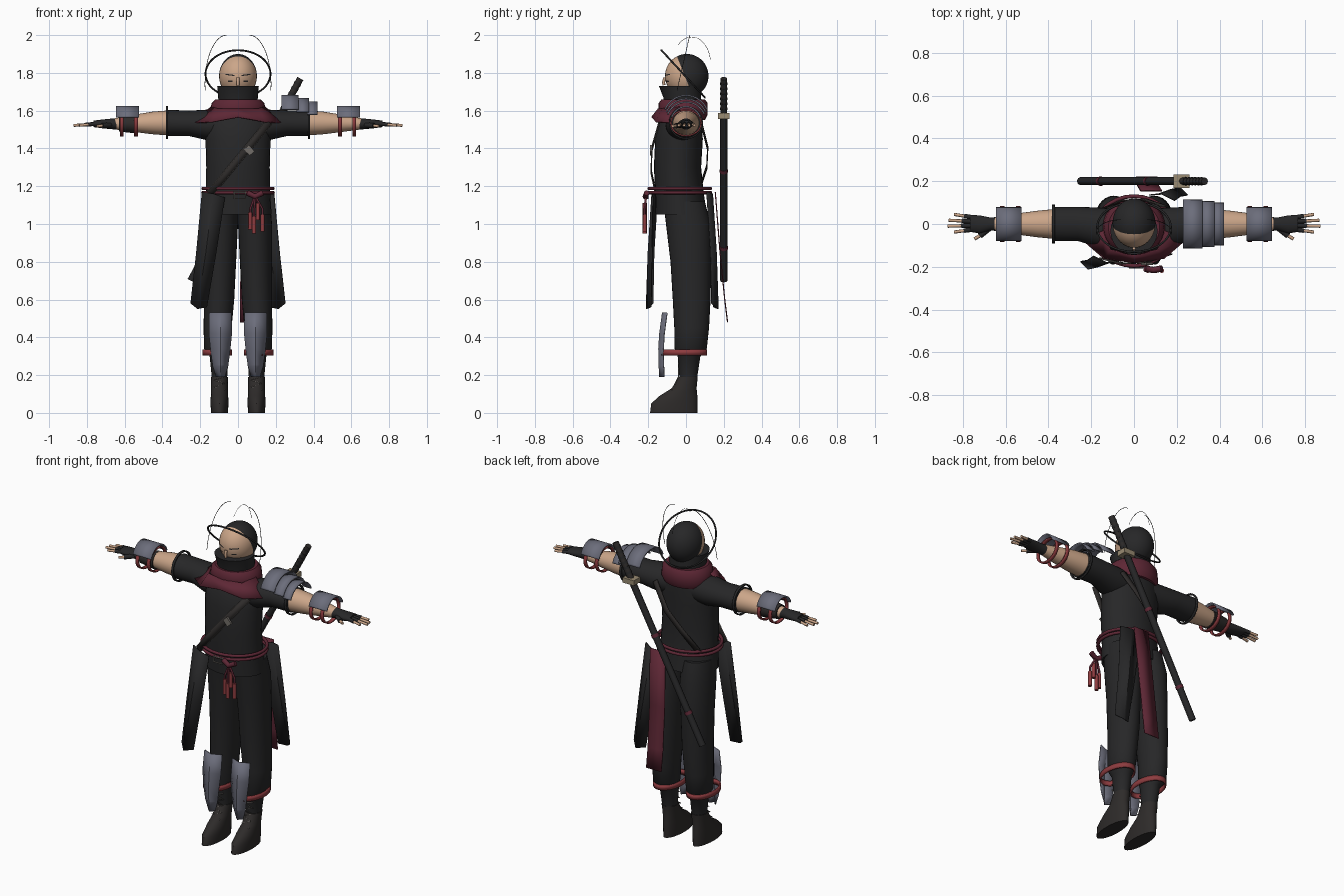
import bpy, bmesh
from math import sin, cos, pi, radians, sqrt
from mathutils import Vector

default_cube = bpy.data.objects.get("Cube")
if default_cube:
    bpy.data.objects.remove(default_cube)


def material(name, colour):
    mat = bpy.data.materials.new(name)
    mat.use_nodes = True
    mat.diffuse_color = (*colour, 1)
    mat.node_tree.nodes["Principled BSDF"].inputs["Base Color"].default_value = (*colour, 1)
    return mat


BLACK = material("black cloth", (.02, .02, .021))
LEATHER = material("dark leather", (.027, .024, .023))
SKIN = material("skin", (.6, .38, .25))
MAROON = material("maroon cloth", (.11, .02, .035))
RED = material("red strap", (.27, .045, .05))
STEEL = material("blue grey steel", (.15, .155, .2))
BRASS = material("dull brass", (.32, .26, .17))
GREY = material("grey trim", (.17, .155, .14))


def finish(name, bm, mat, thickness=0.0, sharp=40):
    """Turn a bmesh into a smooth shaded object."""
    bmesh.ops.recalc_face_normals(bm, faces=bm.faces)
    mesh = bpy.data.meshes.new(name)
    bm.to_mesh(mesh)
    bm.free()
    mesh.materials.append(mat)
    mesh.shade_smooth()
    mesh.set_sharp_from_angle(angle=radians(sharp))
    obj = bpy.data.objects.new(name, mesh)
    bpy.context.collection.objects.link(obj)
    if thickness:
        solid = obj.modifiers.new("thickness", "SOLIDIFY")
        solid.thickness = thickness
        solid.offset = 0
    return obj


def grid(name, rows, mat, thickness=0.0, closed=False, caps=False, sharp=40):
    """Skin rows of points; closed rows form tubes."""
    bm = bmesh.new()
    rings = [[bm.verts.new(p) for p in row] for row in rows]
    count = len(rings[0])
    for a, b in zip(rings, rings[1:]):
        for i in range(count if closed else count - 1):
            j = (i + 1) % count
            bm.faces.new((a[i], a[j], b[j], b[i]))
    if caps:
        bm.faces.new(rings[0])
        bm.faces.new(rings[-1])
    return finish(name, bm, mat, thickness, sharp)


def ellipse(axis, pos, c1, c2, r1, r2, start=0, end=360, steps=28):
    """Ellipse points across the z axis (c = x, y) or the x axis (c = y, z)."""
    closed = end - start == 360
    points = []
    for i in range(steps if closed else steps + 1):
        t = radians(start + (end - start) * i / steps)
        u, v = c1 + r1 * cos(t), c2 + r2 * sin(t)
        points.append((u, v, pos) if axis == "z" else (pos, u, v))
    return points


def loft(name, axis, sections, mat, caps=True):
    return grid(name, [ellipse(axis, *s) for s in sections], mat, 0, True, caps)


def band(name, axis, a, b, c1, c2, r1, r2, mat, start=0, end=360, thickness=.008):
    rows = [ellipse(axis, p, c1, c2, r1, r2, start, end) for p in (a, b)]
    return grid(name, rows, mat, thickness, end - start == 360)


def wire(name, points, radius, mat, cyclic=False):
    curve = bpy.data.curves.new(name, "CURVE")
    curve.dimensions = "3D"
    curve.bevel_depth = radius
    curve.bevel_resolution = 2
    curve.use_fill_caps = True
    spline = curve.splines.new("POLY")
    spline.points.add(len(points) - 1)
    for sp, p in zip(spline.points, points):
        sp.co = (*p, 1)
    spline.use_cyclic_u = cyclic
    curve.materials.append(mat)
    obj = bpy.data.objects.new(name, curve)
    bpy.context.collection.objects.link(obj)
    return obj


def box(name, centre, size, mat, rotation=(0, 0, 0)):
    bm = bmesh.new()
    bmesh.ops.create_cube(bm, size=1)
    bmesh.ops.scale(bm, vec=size, verts=bm.verts)
    obj = finish(name, bm, mat)
    obj.location, obj.rotation_euler = centre, rotation
    return obj


# Torso with tunic hem
loft("tunic", "z", [
    (1.05, 0, -.025, .178, .135), (1.17, 0, -.035, .17, .128), (1.3, 0, -.045, .168, .125),
    (1.45, 0, -.037, .172, .126), (1.53, 0, -.03, .175, .115), (1.59, 0, -.015, .14, .1),
    (1.64, 0, 0, .08, .07)], BLACK)

# Head with a bald face and a dark cap, split by a tilted cut
HEAD, HEAD_R = Vector((0, .004, 1.784)), Vector((.1, .115, .116))
bm = bmesh.new()
bmesh.ops.create_uvsphere(bm, u_segments=36, v_segments=24, radius=1)
bmesh.ops.scale(bm, vec=HEAD_R, verts=bm.verts)
bmesh.ops.translate(bm, vec=HEAD, verts=bm.verts)
cut_point, cut_normal = Vector((0, -.005, 1.78)), Vector((0, 1, .4))
bmesh.ops.bisect_plane(bm, geom=bm.verts[:] + bm.edges[:] + bm.faces[:],
                       plane_co=cut_point, plane_no=cut_normal)
for face in bm.faces:
    behind = (face.calc_center_median() - cut_point).dot(cut_normal) > 0
    face.material_index = int(behind)
finish("head", bm, SKIN).data.materials.append(BLACK)


def on_face(x, z):
    """Point just in front of the face surface."""
    k = 1 - (x / HEAD_R.x) ** 2 - ((z - HEAD.z) / HEAD_R.z) ** 2
    return (x, HEAD.y - HEAD_R.y * sqrt(max(k, 0)) - .002, z)


for s in (1, -1):
    xs = [s * (.018 + .012 * i) for i in range(5)]
    grid("eyebrow", [[on_face(x, z + abs(x) * .12) for x in xs] for z in (1.781, 1.787)], BLACK)
    grid("eye", [[on_face(x, z) for x in xs[1:4]] for z in (1.752, 1.759)], LEATHER)
wire("nose", [on_face(0, 1.775), (0, -.119, 1.75), (0, -.116, 1.735)], .008, SKIN)

# Face mask, scarf and its front collar flaps
loft("mask", "z", [(1.61, 0, -.015, .1, .1), (1.67, 0, -.02, .105, .1),
                   (1.73, 0, -.033, .11, .11)], BLACK)
loft("scarf", "z", [(1.55, 0, -.01, .135, .11), (1.58, 0, -.015, .15, .13),
                    (1.64, 0, -.015, .14, .13), (1.66, 0, -.015, .12, .115)], MAROON)
outer = [(.245, -.07, 1.535), (.14, -.16, 1.54), (0, -.18, 1.565)]
inner = [(.14, -.03, 1.62), (.11, -.12, 1.61), (0, -.145, 1.61)]
grid("scarf_flaps", [row + [(-x, y, z) for x, y, z in row[1::-1]] for row in (outer, inner)],
     MAROON, .008)

# Tilted halo band and fine strands around the head
halo = []
for i in range(48):
    t = 2 * pi * i / 48
    halo.append((.172 * cos(t), -.015 + .115 * sin(t), 1.795 - .125 * sin(t)))
wire("halo_band", halo, .005, BLACK, True)
for s in (1, -1):
    arc = [(s * (.06 + .115 * sin(t)), -.04 + .06 * cos(t), 1.74 + .26 * cos(t))
           for t in [i * pi / 24 for i in range(14)]]
    wire("side_strand", arc, .0015, BLACK)
wire("back_strand", [(0, .03 + .1 * sin(t), 1.85 + .14 * cos(t))
                     for t in [i * pi / 24 - .8 for i in range(18)]], .001, BLACK)

for s in (1, -1):
    # Trouser leg, boot and laces
    loft("trouser_leg", "z", [(z, s * x, y, rx, ry) for z, x, y, rx, ry in (
        (1.12, .085, -.01, .085, .11), (1, .09, .012, .09, .118), (.8, .095, .025, .085, .107),
        (.6, .1, .03, .08, .1), (.45, .108, .03, .074, .092), (.34, .11, .025, .07, .085),
        (.3, .1, .016, .05, .06), (.18, .098, .012, .04, .046))], BLACK)
    loft("boot", "z", [(z, s * .098, y, rx, ry) for z, y, rx, ry in (
        (0, -.065, .044, .125), (.05, -.062, .048, .122), (.09, -.04, .046, .1),
        (.13, -.01, .044, .066), (.19, .012, .044, .05))], LEATHER)
    wire("boot_laces", [(s * .098 + (-1) ** i * .028, -.075 + .009 * min(i, 4), .12 + .018 * i)
                        for i in range(9)], .003, GREY)
    # Ridged shin guard and its strap
    rows = []
    for z, half, y in ((.53, .058, -.1), (.42, .06, -.115), (.34, .052, -.12),
                       (.25, .04, -.118), (.19, .022, -.115)):
        rows.append([(s * .093 + k * half, y - .024 * (1 - abs(k)), z) for k in (-1, 0, 1)])
    grid("shin_guard", rows, STEEL, .006, sharp=10)
    band("shin_strap", "z", .305, .335, s * .11, -.01, .074, .118, RED)

    # Sleeve, cuff and bare forearm
    loft("sleeve", "x", [(s * x, y, z, ry, rz) for x, y, z, ry, rz in (
        (.08, -.02, 1.525, .09, .08), (.17, -.015, 1.525, .092, .08),
        (.26, 0, 1.533, .08, .067), (.38, 0, 1.535, .08, .07))], BLACK)
    band("sleeve_cuff", "x", s * .37, s * .382, 0, 1.537, .086, .084, BLACK)
    loft("forearm", "x", [(s * x, 0, z, ry, rz) for x, z, ry, rz in (
        (.37, 1.535, .07, .066), (.45, 1.535, .062, .06), (.54, 1.533, .05, .047),
        (.66, 1.53, .03, .028))], SKIN)
    # Forearm plate with red straps
    band("forearm_plate", "x", s * .525, s * .645, 0, 1.535, .08, .086, STEEL, 20, 160)
    for x in (.54, .615):
        band("forearm_strap", "x", s * (x - .01), s * (x + .01), 0, 1.535, .08, .068, RED)
    # Fingerless glove
    loft("glove", "x", [(s * x, y, 1.53, ry, rz) for x, y, ry, rz in (
        (.62, 0, .035, .032), (.67, 0, .03, .028), (.72, -.002, .042, .023),
        (.765, .003, .04, .017))], BLACK)
    for i, reach in enumerate((.84, .87, .865, .84)):
        y = -.026 + .019 * i
        knuckle, tip = (s * .755, y, 1.53), (s * reach, y * 1.45, 1.522)
        middle = Vector(knuckle).lerp(tip, .45)
        wire("glove_finger", [knuckle, middle], .0105, BLACK)
        wire("fingertip", [middle, tip], .0075, SKIN)
    wire("glove_thumb", [(s * .67, -.015, 1.525), (s * .72, -.055, 1.52)], .014, BLACK)
    wire("thumb_tip", [(s * .72, -.055, 1.52), (s * .745, -.07, 1.518)], .008, SKIN)

loft("right_bracer", "x", [(-.63, 0, 1.53, .045, .04), (-.53, 0, 1.53, .058, .052)], LEATHER)

# Overlapping shoulder plates on the left arm
for x, wide, z, radius in ((.23, .09, 1.56, .12), (.31, .065, 1.55, .112), (.365, .055, 1.54, .105)):
    band("shoulder_plate", "x", x, x + wide, 0, z, radius, radius, STEEL, 22, 158)

# Rope belt, buckle and hanging cords
for z in (1.188, 1.166):
    wire("rope_belt", ellipse("z", z, 0, -.033, .186, .163), .009, MAROON, True)
wire("buckle", [(x, -.203, z) for x, z in ((-.02, 1.135), (.04, 1.135), (.04, 1.168), (-.02, 1.168))],
     .005, GREY, True)
wire("belt_knot", [(.05, -.208, 1.165), (.09, -.215, 1.145), (.13, -.208, 1.165)], .015, MAROON)
for x, z in ((.065, .97), (.085, .95), (.105, 1.02), (.13, .96)):
    wire("cord", [(.09, -.212, 1.15), (x, -.218, 1.08), (x, -.218, z + .08)], .006, MAROON)
    wire("tassel", [(x, -.218, z + .09), (x, -.218, z)], .011, RED)

# Hanging cloth panels: front right, back left and back
for s in (1, -1):
    grid("black_panel", [[(s * x, s * y - .02, z) for x, y, z in row] for row in (
        [(.19, .13, 1.17), (.13, .16, 1.16), (.07, .155, 1.14)],
        [(.22, .15, .85), (.17, .18, .85), (.115, .16, .85)],
        [(.25, .155, .58), (.215, .19, .55), (.165, .165, .56)])], BLACK, .006)
grid("maroon_panel", [[(x + dx, y, z) for dx in (0, .1)] for x, y, z in (
    (.03, .155, 1.17), (.015, .18, .85), (.01, .205, .6), (.01, .22, .48))], MAROON, .006)

# Diagonal strap over the left shoulder
front = [Vector(p) for p in ((.165, -.14, 1.54), (.05, -.18, 1.4), (-.05, -.185, 1.28), (-.15, -.16, 1.16))]
side = Vector((.013, 0, -.011))
grid("chest_strap", [[p - side, p + side] for p in front], LEATHER, .006)
for k in (-1, 1):
    wire("strap_trim", [p + k * side for p in front], .003, GREY)
box("strap_buckle", (.06, -.185, 1.39), (.045, .012, .035), GREY, (0, .85, 0))
back = [Vector(p) for p in ((.15, .08, 1.54), (.05, .115, 1.4), (-.05, .11, 1.3), (-.14, .07, 1.18))]
grid("back_strap", [[p - side, p + side] for p in back], LEATHER, .006)

# Sheathed sword across the back
pommel, tip = Vector((.33, .2, 1.77)), Vector((-.25, .2, .7))


def along(t):
    return pommel.lerp(tip, t)


tilt = (0, (pommel - tip).to_track_quat("Z", "Y").to_euler().y, 0)
wire("sword_handle", [along(0), along(.18)], .018, LEATHER)
for i in range(6):
    wire("handle_wrap", [along(.02 + .025 * i), along(.03 + .025 * i)], .0195, BLACK)
box("sword_guard", along(.185), (.075, .062, .03), BRASS, tilt)
wire("scabbard", [along(.19), along(1)], .019, BLACK)
for t in (.45, .83):
    wire("scabbard_band", [along(t), along(t + .015)], .022, MAROON)
